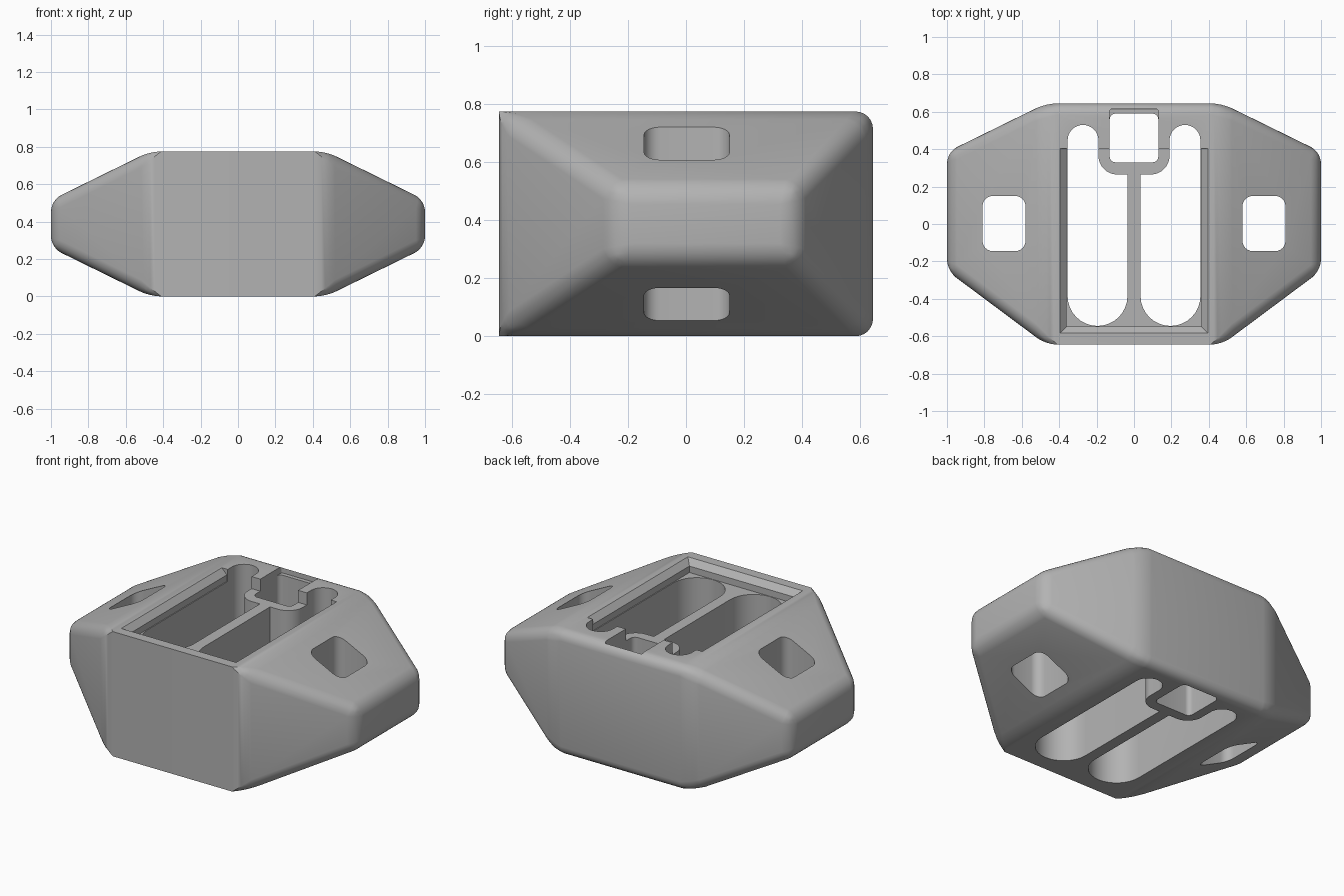
import bpy, bmesh
from math import radians, cos, sin

old = bpy.data.objects.get("Cube")
if old:
    bpy.data.objects.remove(old, do_unlink=True)

H = 0.775          # body height
FLOOR = 0.70       # tray floor height

grey = bpy.data.materials.new("plain grey")
grey.use_nodes = True
colour = (0.45, 0.45, 0.45, 1)
grey.diffuse_color = colour
grey.node_tree.nodes["Principled BSDF"].inputs["Base Color"].default_value = colour


def make_object(name, bm):
    bmesh.ops.recalc_face_normals(bm, faces=bm.faces)
    mesh = bpy.data.meshes.new(name)
    bm.to_mesh(mesh)
    bm.free()
    mesh.materials.append(grey)
    obj = bpy.data.objects.new(name, mesh)
    bpy.context.collection.objects.link(obj)
    return obj


def arc(cx, cy, r, a0, a1, n=16):
    return [(cx + r * cos(radians(a0 + (a1 - a0) * i / n)),
             cy + r * sin(radians(a0 + (a1 - a0) * i / n))) for i in range(n + 1)]


def rounded_rect(x0, x1, y0, y1, r):
    return (arc(x1 - r, y1 - r, r, 0, 90, 6) + arc(x0 + r, y1 - r, r, 90, 180, 6)
            + arc(x0 + r, y0 + r, r, 180, 270, 6) + arc(x1 - r, y0 + r, r, 270, 360, 6))


def prism(name, outline, z0=-0.1, z1=H + 0.1):
    bm = bmesh.new()
    face = bm.faces.new([bm.verts.new((x, y, z0)) for x, y in outline])
    up = bmesh.ops.extrude_face_region(bm, geom=[face])["geom"]
    for v in up:
        if isinstance(v, bmesh.types.BMVert):
            v.co.z = z1
    return make_object(name, bm)


def hull(name, points):
    bm = bmesh.new()
    for p in points:
        bm.verts.new(p)
    bmesh.ops.convex_hull(bm, input=bm.verts)
    bmesh.ops.dissolve_limit(bm, angle_limit=0.01, verts=bm.verts, edges=bm.edges)
    return bm


# Faceted body: straight middle block with a tapering wing on each side
points = []
for s in (-1, 1):
    points += [(s * 0.47, y, z) for y in (-0.645, 0.645) for z in (0, H)]
    points += [(s, y, z) for y in (-0.25, 0.385) for z in (0.26, 0.515)]
bm = hull("body", points)


def stays_sharp(edge):
    # long front edges are left crisp
    return all(v.co.y < -0.6 for v in edge.verts) and abs(edge.verts[0].co.x - edge.verts[1].co.x) > 0.5


bmesh.ops.bevel(bm, geom=[e for e in bm.edges if not stays_sharp(e)], offset=0.06,
                segments=6, profile=0.5, affect='EDGES', clamp_overlap=True)
body = make_object("body", bm)

# Long slots that curve around the socket, and the wing openings
cutters = []
slot = (arc(0.195, -0.385, 0.16, 180, 360) + arc(0.2725, 0.447, 0.0825, 0, 180)
        + arc(0.09, 0.365, 0.1, 0, -90) + [(0.035, 0.265)])
for side, s in (("left", 1), ("right", -1)):
    cutters.append(prism(side + "_slot_cutter", [(s * x, y) for x, y in slot]))
    ends = sorted((s * 0.58, s * 0.81))
    cutters.append(prism(side + "_wing_cutter", rounded_rect(*ends, -0.145, 0.15, 0.055)))

# Square socket and the shallow notch behind it
cutters.append(prism("socket_cutter", rounded_rect(-0.13, 0.13, 0.33, 0.59, 0.03)))
cutters.append(prism("notch_cutter", rounded_rect(-0.13, 0.13, 0.5, 0.615, 0.012), 0.735))

# Shallow tray with a flared rim
cutters.append(prism("tray_cutter", [(-0.36, -0.548), (0.36, -0.548), (0.36, 0.405), (-0.36, 0.405)], FLOOR))
rim = [(s * x, y, z) for s in (-1, 1)
       for x, front, z in ((0.35, -0.538, H - 0.045), (0.41, -0.598, H + 0.015))
       for y in (front, 0.405)]
cutters.append(make_object("rim_cutter", hull("rim", rim)))

# Cut everything out of the body
bpy.ops.object.select_all(action='DESELECT')
bpy.context.view_layer.objects.active = body
body.select_set(True)
for cutter in cutters:
    cutter.hide_render = True
    mod = body.modifiers.new(cutter.name, 'BOOLEAN')
    mod.operation = 'DIFFERENCE'
    mod.solver = 'EXACT'
    mod.object = cutter
    bpy.ops.object.modifier_apply(modifier=mod.name)
    bpy.data.objects.remove(cutter, do_unlink=True)

bpy.ops.object.shade_smooth_by_angle(angle=radians(25))
